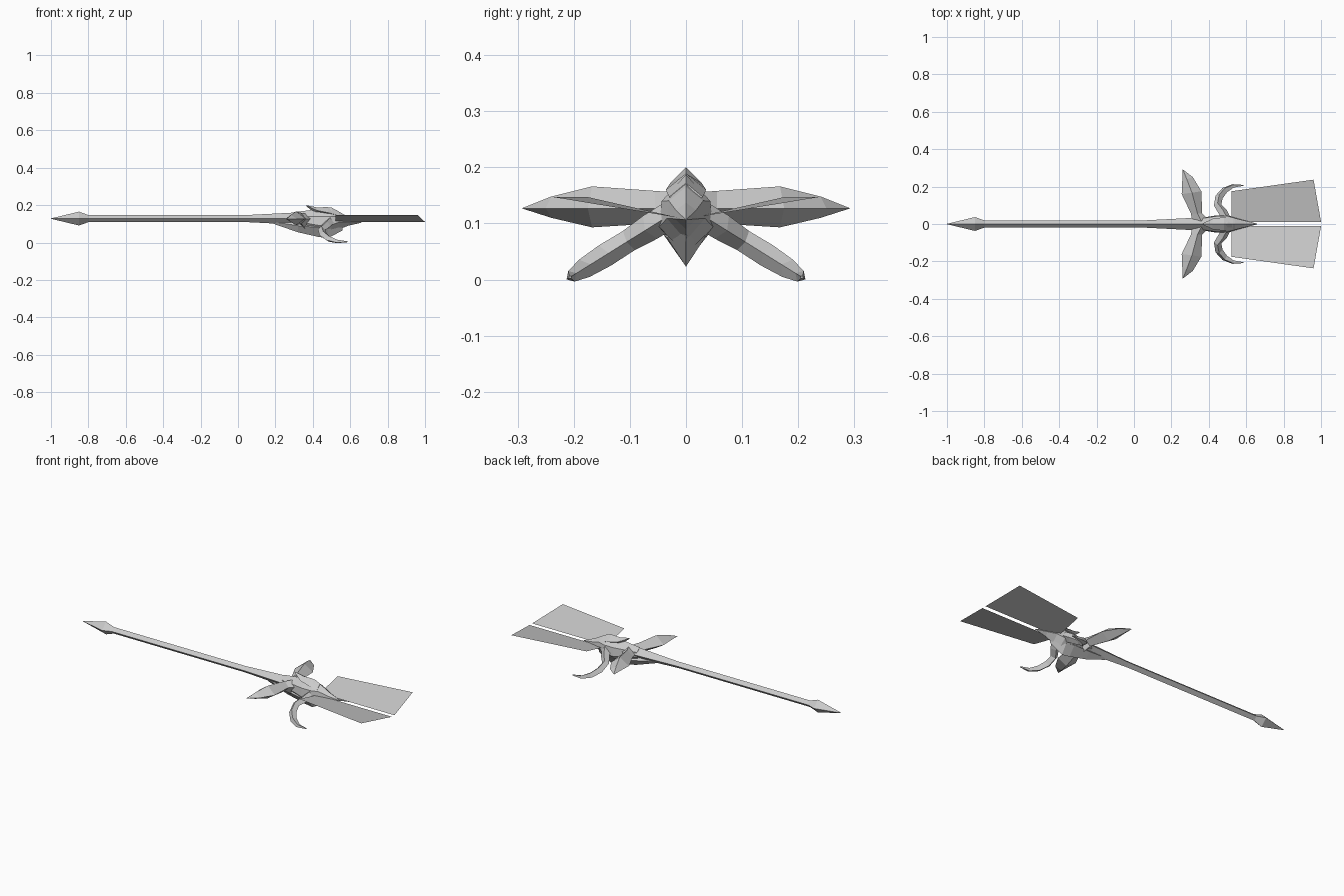
import bpy
from mathutils import Vector

old = bpy.data.objects.get("Cube")
if old:
    bpy.data.objects.remove(old, do_unlink=True)

grey = bpy.data.materials.new("plain grey")
grey.use_nodes = True
grey.diffuse_color = (0.6, 0.6, 0.6, 1)
grey.node_tree.nodes["Principled BSDF"].inputs["Base Color"].default_value = (0.6, 0.6, 0.6, 1)


def make(name, verts, faces):
    mesh = bpy.data.meshes.new(name)
    mesh.from_pydata([tuple(v) for v in verts], [], faces)
    mesh.materials.append(grey)
    mesh.update()
    obj = bpy.data.objects.new(name, mesh)
    bpy.context.collection.objects.link(obj)
    return obj


def loft(name, rings):
    """Skin a list of equal rings and cap both ends."""
    n = len(rings[0])
    verts = [v for ring in rings for v in ring]
    faces = [tuple(range(n))[::-1], tuple(range(len(verts) - n, len(verts)))]
    for r in range(len(rings) - 1):
        for i in range(n):
            j = (i + 1) % n
            faces.append((r * n + i, r * n + j, r * n + n + j, r * n + n + i))
    return make(name, verts, faces)


def diamond(x, w, top, mid, low):
    return [(x, w, mid), (x, 0, top), (x, -w, mid), (x, 0, low)]


def hexagon(x, w, top, mid, low):
    """Peaked section with upright cheeks."""
    up, down = mid + (top - mid) * 0.3, mid - (mid - low) * 0.35
    return [(x, w, down), (x, w * 0.9, up), (x, 0, top),
            (x, -w * 0.9, up), (x, -w, down), (x, 0, low)]


# Shaft with its pointed pommel
loft("shaft", [diamond(x, r, 0.128 + r, 0.128, 0.128 - r) for x, r in
               [(-1, 0.001), (-0.85, 0.037), (-0.8, 0.019), (0.05, 0.019),
                (0.3, 0.032), (0.42, 0.032)]])

# Head, beak and keel
loft("head", [hexagon(*s) for s in [
    (0.3, 0.024, 0.163, 0.13, 0.085), (0.38, 0.036, 0.172, 0.125, 0.055),
    (0.44, 0.046, 0.182, 0.12, 0.035), (0.5, 0.048, 0.187, 0.12, 0.045),
    (0.54, 0.034, 0.165, 0.13, 0.07), (0.59, 0.02, 0.137, 0.118, 0.09),
    (0.66, 0.001, 0.108, 0.107, 0.106)]])
loft("keel", [diamond(*s) for s in [
    (0.19, 0.004, 0.115, 0.11, 0.1), (0.32, 0.026, 0.12, 0.09, 0.055),
    (0.43, 0.04, 0.12, 0.08, 0.03), (0.48, 0.034, 0.12, 0.075, 0.023),
    (0.56, 0.002, 0.1, 0.085, 0.065)]])
loft("crest", [diamond(*s) for s in [
    (0.365, 0.002, 0.2, 0.198, 0.194), (0.42, 0.028, 0.188, 0.172, 0.15),
    (0.48, 0.036, 0.189, 0.16, 0.14), (0.53, 0.03, 0.172, 0.147, 0.13)]])

for side, label in ((1, "left"), (-1, "right")):
    # Leaf-shaped guard: back edge, ridge, front edge, under ridge
    loft(label + "_guard", [
        [(a, side * ya, 0.127), (c, side * (ya + yb) / 2, top),
         (b, side * yb, 0.127), (c, side * (ya + yb) / 2, low)]
        for a, b, c, ya, yb, top, low in [
            (0.31, 0.41, 0.36, 0.015, 0.015, 0.155, 0.07),
            (0.305, 0.365, 0.34, 0.055, 0.055, 0.158, 0.1),
            (0.255, 0.36, 0.31, 0.16, 0.175, 0.166, 0.093),
            (0.258, 0.315, 0.282, 0.23, 0.25, 0.148, 0.11),
            (0.259, 0.266, 0.262, 0.292, 0.288, 0.128, 0.126)]])

    # Hooked claw, swept in a plane that slopes down and out
    out = Vector((0, side * 0.85, -0.53))
    normal = Vector((0, side * 0.53, 0.85))
    path = [(0.5, 0.02, 0.024), (0.475, 0.075, 0.024), (0.447, 0.12, 0.02),
            (0.455, 0.17, 0.021), (0.485, 0.213, 0.018),
            (0.53, 0.24, 0.011), (0.585, 0.243, 0.003)]
    rings = []
    for i, (x, s, r) in enumerate(path):
        p, q = path[max(i - 1, 0)], path[min(i + 1, len(path) - 1)]
        across = (Vector((1, 0, 0)) * (p[1] - q[1]) + out * (q[0] - p[0])).normalized()
        c = Vector((x, 0, 0.133)) + out * s
        rings.append([c + across * r, c + normal * r, c - across * r, c - normal * r])
    loft(label + "_claw", rings)

    # Flat blade sheet, raised at its outer edge
    make(label + "_blade",
         [(0.52, side * 0.012, 0.11), (1, side * 0.012, 0.11),
          (0.96, side * 0.237, 0.147), (0.52, side * 0.175, 0.147)],
         [(0, 1, 2, 3)[::side]])

# Consistent outward normals on the closed parts
import bmesh
for obj in bpy.context.collection.objects:
    if obj.type == "MESH" and not obj.name.endswith("blade"):
        bm = bmesh.new()
        bm.from_mesh(obj.data)
        bmesh.ops.recalc_face_normals(bm, faces=bm.faces)
        bm.to_mesh(obj.data)
        bm.free()
